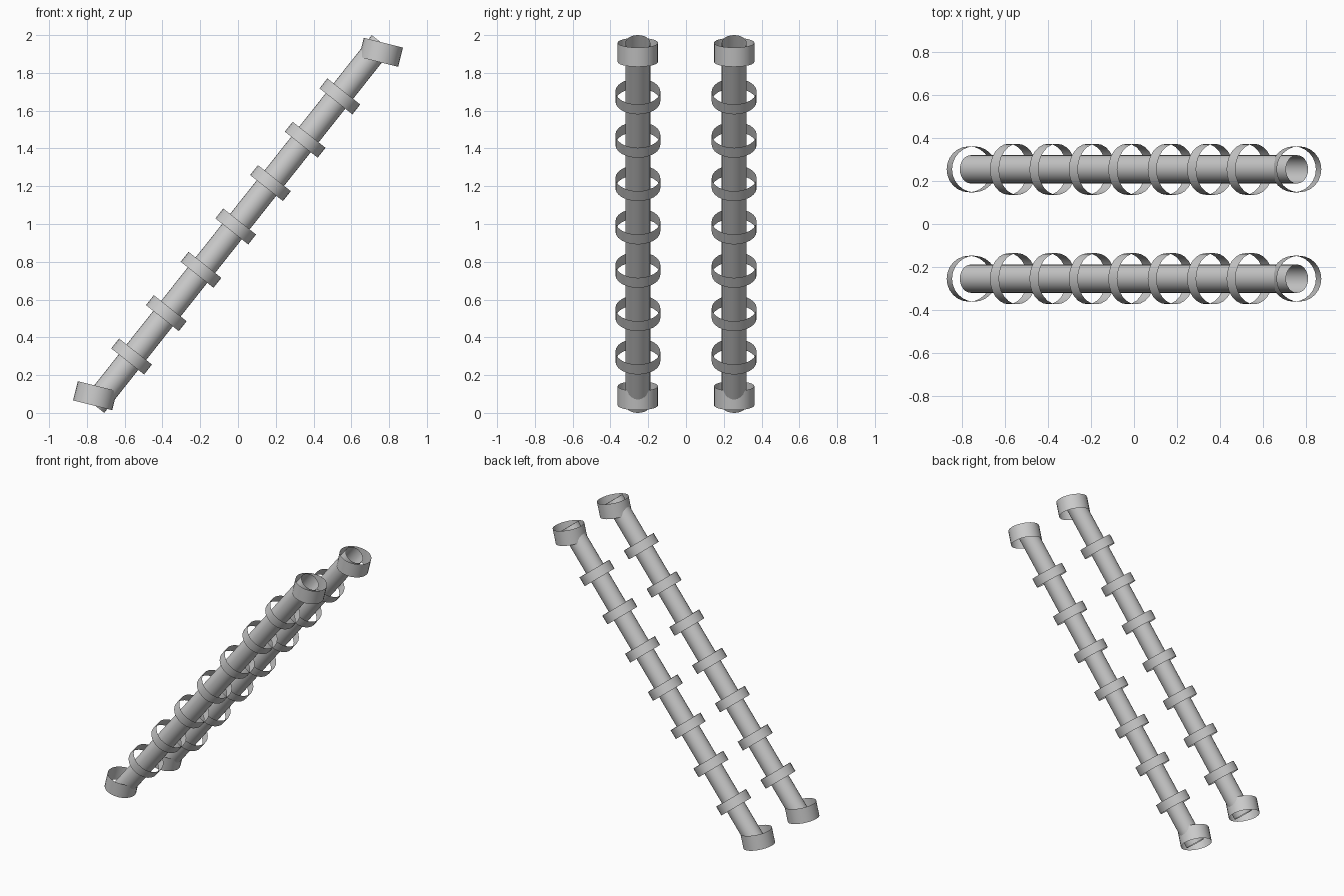
import bpy
import math

if "Cube" in bpy.data.objects:
    bpy.data.objects.remove(bpy.data.objects["Cube"])

AXIS_TILT = math.atan2(0.76, 0.959)      # lean of the pipes from vertical
PIPE_LENGTH = 2 * math.hypot(0.76, 0.959)


def tube(name, radius, depth, loc, tilt, y_scale=1.0):
    """Open, thin-walled tube leaning towards +x."""
    bpy.ops.mesh.primitive_cylinder_add(
        vertices=24, radius=radius, depth=depth, end_fill_type='NOTHING',
        location=loc, rotation=(0, tilt, 0))
    ob = bpy.context.object
    ob.name = name
    ob.scale.y = y_scale
    bpy.ops.object.shade_smooth_by_angle(angle=math.radians(40))
    return ob


for side, y in (("front", -0.255), ("back", 0.255)):
    # long slanted pipe
    tube(f"{side}_pipe", 0.066, PIPE_LENGTH, (0, y, 1.0), AXIS_TILT)

    # loose rings spaced along the pipe
    for i in range(-3, 4):
        tube(f"{side}_ring_{i + 4}", 0.111, 0.067,
             (-0.012 + 0.1838 * i, y, 0.987 + 0.2295 * i), AXIS_TILT, 0.119 / 0.111)

    # taller, more upright collars at both ends
    for end, s in (("lower", -1), ("upper", 1)):
        tube(f"{side}_{end}_collar", 0.107, 0.105,
             (0.757 * s, y, 1.0 + 0.909 * s), math.radians(14))
